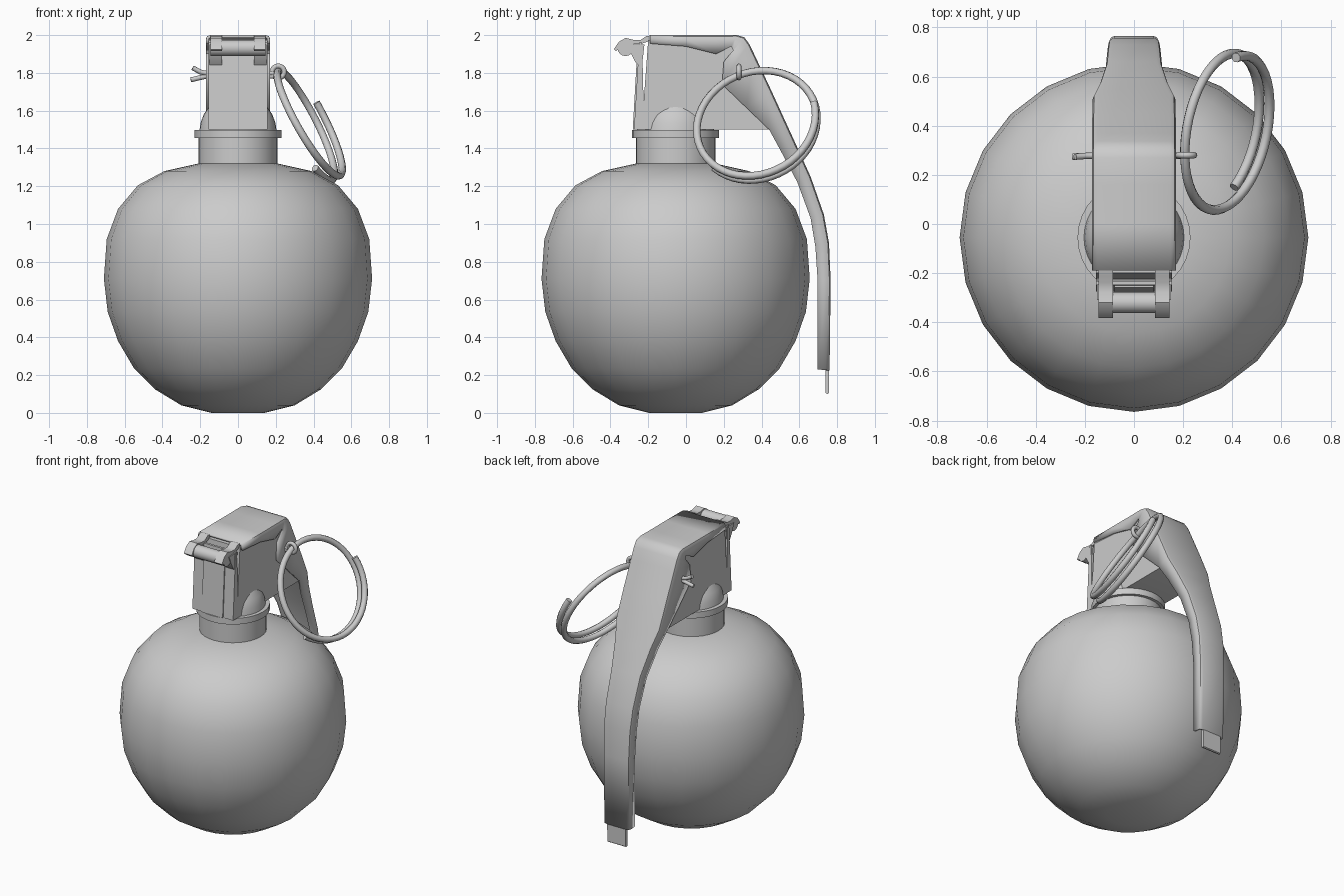
import bpy, bmesh, math
from mathutils import Vector

if "Cube" in bpy.data.objects:
    bpy.data.objects.remove(bpy.data.objects["Cube"])

CY = -0.055  # y of the body axis


def finish(name, bm, angle=35, recalc=True):
    if recalc:
        bmesh.ops.recalc_face_normals(bm, faces=bm.faces)
    me = bpy.data.meshes.new(name)
    bm.to_mesh(me)
    bm.free()
    ob = bpy.data.objects.new(name, me)
    bpy.context.collection.objects.link(ob)
    smooth(ob, angle)
    return ob


def smooth(ob, angle=35):
    bpy.ops.object.select_all(action='DESELECT')
    ob.select_set(True)
    bpy.context.view_layer.objects.active = ob
    bpy.ops.object.shade_smooth_by_angle(angle=math.radians(angle))


def lathe(name, profile, seg=24):
    """Turn (radius, z) points about the body axis, capping both ends."""
    bm = bmesh.new()
    rings = []
    for r, z in profile:
        rings.append([bm.verts.new((r * math.cos(2 * math.pi * i / seg),
                                    CY + r * math.sin(2 * math.pi * i / seg), z))
                      for i in range(seg)])
    for a, b in zip(rings, rings[1:]):
        for i in range(seg):
            j = (i + 1) % seg
            bm.faces.new((a[i], a[j], b[j], b[i]))
    bm.faces.new(rings[0])
    bm.faces.new(rings[-1])
    return finish(name, bm)


def prism(name, profile, x0, x1, angle=35):
    """Extrude a (y, z) outline between two x positions."""
    bm = bmesh.new()
    a = [bm.verts.new((x0, y, z)) for y, z in profile]
    b = [bm.verts.new((x1, y, z)) for y, z in profile]
    bm.faces.new(a)
    bm.faces.new(b)
    n = len(profile)
    for i in range(n):
        j = (i + 1) % n
        bm.faces.new((a[i], a[j], b[j], b[i]))
    return finish(name, bm, angle)


def tube(name, points, radius):
    cu = bpy.data.curves.new(name, 'CURVE')
    cu.dimensions = '3D'
    cu.bevel_depth = radius
    cu.bevel_resolution = 2
    cu.use_fill_caps = True
    sp = cu.splines.new('POLY')
    sp.points.add(len(points) - 1)
    for p, co in zip(sp.points, points):
        p.co = (*co, 1)
    ob = bpy.data.objects.new(name, cu)
    bpy.context.collection.objects.link(ob)
    bpy.ops.object.select_all(action='DESELECT')
    ob.select_set(True)
    bpy.context.view_layer.objects.active = ob
    bpy.ops.object.convert(target='MESH')
    smooth(bpy.context.object, 50)


# Round body, neck with rim, and the tapered shoulder under the head
lathe("body", [(0.14, 0), (0.30, 0.04), (0.44, 0.125), (0.55, 0.235), (0.635, 0.38),
               (0.69, 0.535), (0.71, 0.71), (0.695, 0.92), (0.635, 1.08), (0.53, 1.205),
               (0.39, 1.28), (0.21, 1.32)])
lathe("neck", [(0.21, 1.30), (0.21, 1.46)], 32)
lathe("neck_rim", [(0.23, 1.455), (0.23, 1.497)], 32)
lathe("shoulder", [(0.205, 1.49), (0.198, 1.535), (0.182, 1.58), (0.155, 1.62)], 32)

# Head block with a thin leaning front plate and raised centre panel
prism("head_block", [(-0.235, 1.5), (-0.2, 1.975), (0.29, 1.975), (0.47, 1.52), (0.44, 1.5)],
      -0.155, 0.155)
prism("front_plate", [(-0.275, 1.5), (-0.22, 1.5), (-0.225, 1.65), (-0.232, 1.96),
                      (-0.248, 1.96)], -0.155, 0.155)
prism("front_panel", [(-0.282, 1.5), (-0.26, 1.5), (-0.235, 1.92), (-0.258, 1.92)],
      -0.08, 0.08)

# Hinge: pin, block lugs and curled lever hooks
prism("hinge_pin", [(-0.32 + 0.043 * math.cos(a * math.pi / 8),
                     1.932 + 0.043 * math.sin(a * math.pi / 8)) for a in range(16)],
      -0.145, 0.145)
for side, s in (("left", -1), ("right", 1)):
    prism(f"hinge_lug_{side}", [(-0.235, 1.82), (-0.27, 1.86), (-0.29, 1.9), (-0.31, 1.95),
                                (-0.22, 1.95)], s * 0.085, s * 0.15)
    prism(f"lever_hook_{side}", [(-0.17, 2.0), (-0.21, 1.995), (-0.24, 1.975), (-0.28, 1.975),
                                 (-0.32, 1.985), (-0.355, 1.965), (-0.382, 1.925),
                                 (-0.37, 1.915), (-0.34, 1.94), (-0.30, 1.95),
                                 (-0.235, 1.955), (-0.17, 1.975)], s * 0.085, s * 0.145)

# Lever: bent sheet channel; outer y,z / flange edge y,z / half width
stations = [(-0.19, 2.0, -0.19, 1.955, .17), (0.0, 2.0, 0.0, 1.94, .17),
            (0.16, 2.0, 0.16, 1.90, .17), (0.27, 2.0, 0.24, 1.94, .17),
            (0.31, 1.988, 0.25, 1.92, .17), (0.337, 1.95, 0.20, 1.86, .17),
            (0.37, 1.88, 0.19, 1.74, .17), (0.45, 1.71, 0.32, 1.615, .17),
            (0.53, 1.535, 0.44, 1.5, .168), (0.585, 1.415, 0.50, 1.39, .14),
            (0.66, 1.25, 0.59, 1.22, .115), (0.73, 1.05, 0.66, 1.03, .108),
            (0.757, 0.9, 0.685, 0.88, .104), (0.766, 0.7, 0.697, 0.7, .10),
            (0.76, 0.225, 0.697, 0.23, .10)]
bm = bmesh.new()
rows = []
for oy, oz, iy, iz, w in stations:
    o, i = Vector((oy, oz)), Vector((iy, iz))
    d = (i - o).normalized() * 0.022
    half = [(w, i), (w, o + d), (w - 0.006, o + d * 0.3), (w - 0.022, o)]
    section = [(-x, p) for x, p in half] + [(x, p) for x, p in reversed(half)]
    rows.append([bm.verts.new((x, p.x, p.y)) for x, p in section])
for a, b in zip(rows, rows[1:]):
    for j in range(7):
        bm.faces.new((a[j], a[j + 1], b[j + 1], b[j]))
lever = finish("lever", bm, 40, recalc=False)
mod = lever.modifiers.new("sheet", 'SOLIDIFY')
mod.thickness = 0.016
mod.offset = -1

# Tongue at the lever's lower end
prism("lever_tongue", [(0.738, 0.26), (0.758, 0.26), (0.756, 0.105), (0.75, 0.1), (0.738, 0.105)],
      -0.07, 0.07)

# Split safety pin with spread ends and an eye
for tag, s, x in (("upper", 1, -0.24), ("lower", -1, -0.25)):
    tube(f"safety_pin_{tag}", [(0.19, 0.278, 1.79 + s * 0.008), (-0.17, 0.278, 1.79 + s * 0.008),
                               (-0.2, 0.277, 1.79 + s * 0.015),
                               (x, 0.274, 1.795 + s * 0.032)], 0.013)
bpy.ops.mesh.primitive_torus_add(major_radius=0.032, minor_radius=0.013, major_segments=20,
                                 minor_segments=8, location=(0.213, 0.28, 1.805),
                                 rotation=(math.pi / 2, 0, 0))
bpy.context.object.name = "pin_eye"
smooth(bpy.context.object, 60)

# Split pull ring: about one and a half turns of wire, slightly helical
centre = Vector((0.37, 0.375, 1.53))
v1 = Vector((0.2, 0.97, 0.03)).normalized()
v2 = Vector((0.46, -0.09, -0.88)).normalized()
n = v2.cross(v1).normalized()
path = []
for k in range(69):
    t = k / 68
    a = math.radians(-18 + 510 * t)
    path.append(centre + 0.322 * (math.cos(a) * v1 + math.sin(a) * v2) + n * (0.034 - 0.068 * t))
tube("pull_ring", path, 0.02)
